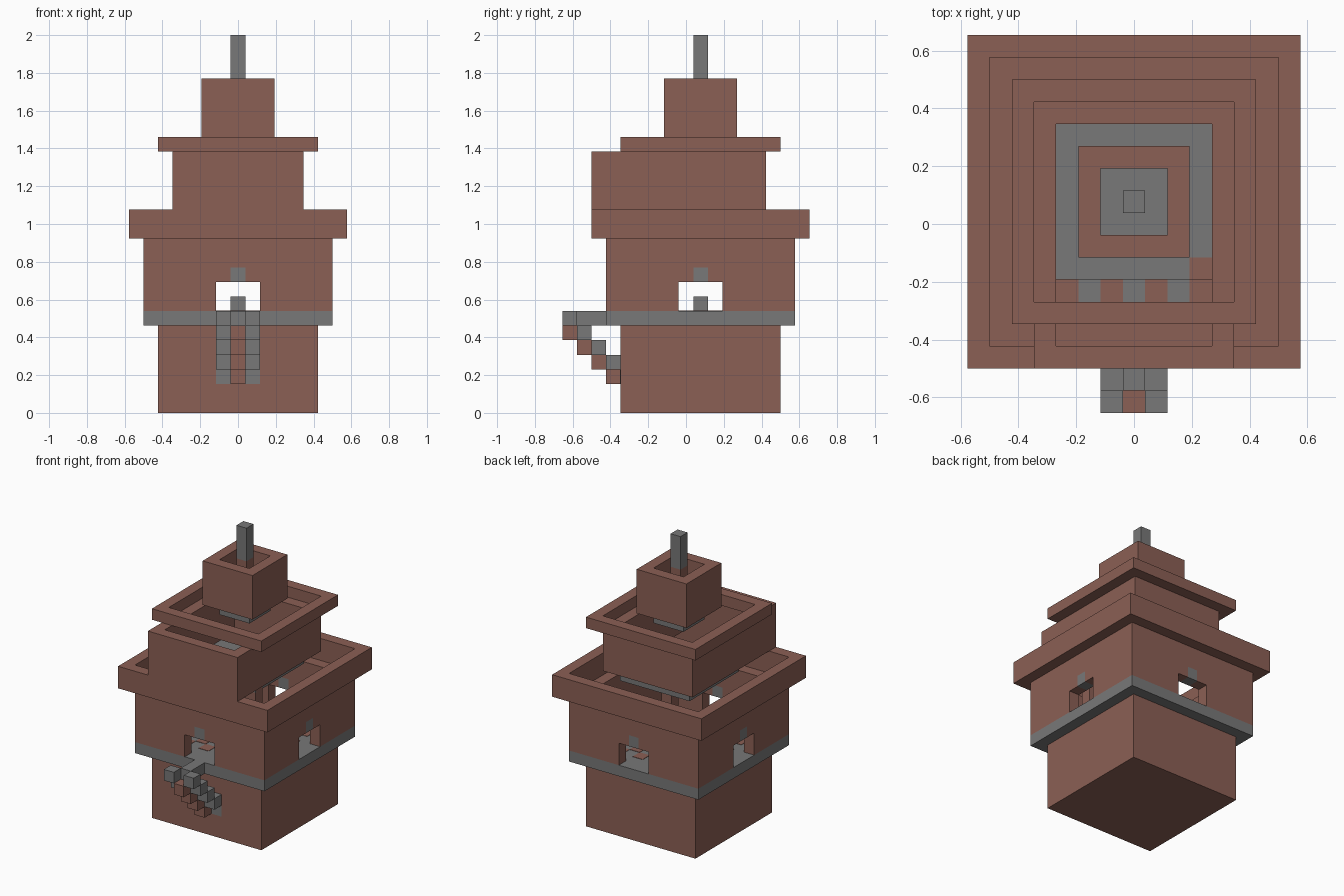
import bpy, bmesh
from mathutils import Matrix, Vector

cube = bpy.data.objects.get("Cube")
if cube:
    bpy.data.objects.remove(cube)

U = 2 / 26      # one block
CY = 1          # the tower's centre line lies one block behind the origin


def material(name, rgb):
    m = bpy.data.materials.new(name)
    m.use_nodes = True
    color = (*rgb, 1)
    m.diffuse_color = color
    m.node_tree.nodes["Principled BSDF"].inputs["Base Color"].default_value = color
    return m


BRICK = material("red_brown_brick", (0.26, 0.116, 0.09))
STONE = material("grey_stone", (0.188, 0.188, 0.188))


def blocks(name, mat, boxes, turns=(0,)):
    """Boxes (x0, x1, y0, y1, z0, z1) in blocks, y from the tower centre, repeated by quarter turns."""
    bm = bmesh.new()
    for turn in turns:
        spin = Matrix.Rotation(turn * 1.5707963268, 4, 'Z')
        for x0, x1, y0, y1, z0, z1 in boxes:
            size = Matrix.Diagonal((x1 - x0, y1 - y0, z1 - z0, 1))
            mid = Matrix.Translation(Vector((x0 + x1, y0 + y1, z0 + z1)) / 2)
            bmesh.ops.create_cube(bm, size=1, matrix=spin @ mid @ size)
    bmesh.ops.translate(bm, verts=bm.verts, vec=(0, CY, 0))
    bmesh.ops.scale(bm, verts=bm.verts, vec=(U, U, U))
    mesh = bpy.data.meshes.new(name)
    bm.to_mesh(mesh)
    bm.free()
    mesh.materials.append(mat)
    obj = bpy.data.objects.new(name, mesh)
    bpy.context.collection.objects.link(obj)
    return obj


def square(r, z0, z1):
    return (-r, r, -r, r, z0, z1)


def cell(x, y, z, top=None):
    """A single block column centred on x, y."""
    return (x - .5, x + .5, y - .5, y + .5, z, top or z + 1)


def ring(name, r, z0, z1):
    """Square wall one block thick, as four pinwheel sides."""
    blocks(name, BRICK, [(-r, r - 1, -r, 1 - r, z0, z1)], range(4))


# Base and main floor
blocks("base", BRICK, [square(5.5, 0, 6)])
blocks("main_floor", STONE, [square(6.5, 6, 7)])
blocks("floor_tiles", BRICK, [cell(x, y, 7, 7.03) for x in range(-4, 5)
                              for y in range(-4, 5) if (x + y) % 2])
blocks("floor_pedestal", STONE, [cell(0, 0, 7)])

# Main room walls with a window and keystone on each side
a, b = -6.5, -5.5
blocks("main_walls", BRICK, [
    (a, -1.5, a, b, 7, 12), (1.5, -b, a, b, 7, 12), (-1.5, 1.5, a, b, 10, 12),
    (-1.5, -.5, a, b, 9, 10), (.5, 1.5, a, b, 9, 10)], range(4))
blocks("window_keystones", STONE, [(-.5, .5, a, b, 9, 10)], range(4))
ring("lower_parapet", 7.5, 12, 14)
blocks("ladder", BRICK, [cell(3, -3, 7, 14.03)])

# Upper room, open in plan and stretched to the front parapet
blocks("upper_floor", STONE, [square(3.5, 13, 14)])
blocks("upper_walls", BRICK, [
    (-4.5, 4.5, -7.5, -6.5, 14, 18), (-4.5, 4.5, 3.5, 4.5, 14, 18),
    (-4.5, -3.5, -6.5, 3.5, 14, 18), (3.5, 4.5, -6.5, 3.5, 14, 18)])
ring("upper_parapet", 5.5, 18, 19)

# Lookout and mast
blocks("lookout_floor", STONE, [square(1.5, 18, 19)])
ring("lookout_walls", 2.5, 19, 23)
blocks("mast_foot", BRICK, [cell(0, 0, 19, 23)])
blocks("mast", STONE, [cell(0, 0, 23, 26)])

# Front bracket: brick middle between stone sides, stepping in to the base
blocks("bracket_middle", BRICK, [cell(0, i - 9, 5 - i) for i in range(4)])
blocks("bracket_sides", STONE, [cell(s, i - 9, 6 - i) for i in range(4) for s in (-1, 1)])
blocks("bracket_feet", STONE, [(s - .5, s + .5, -5.53, -5.5, 2, 3) for s in (-1, 1)])
blocks("front_walkway", STONE, [(-.5, .5, -8.5, -6.5, 6, 7)])
